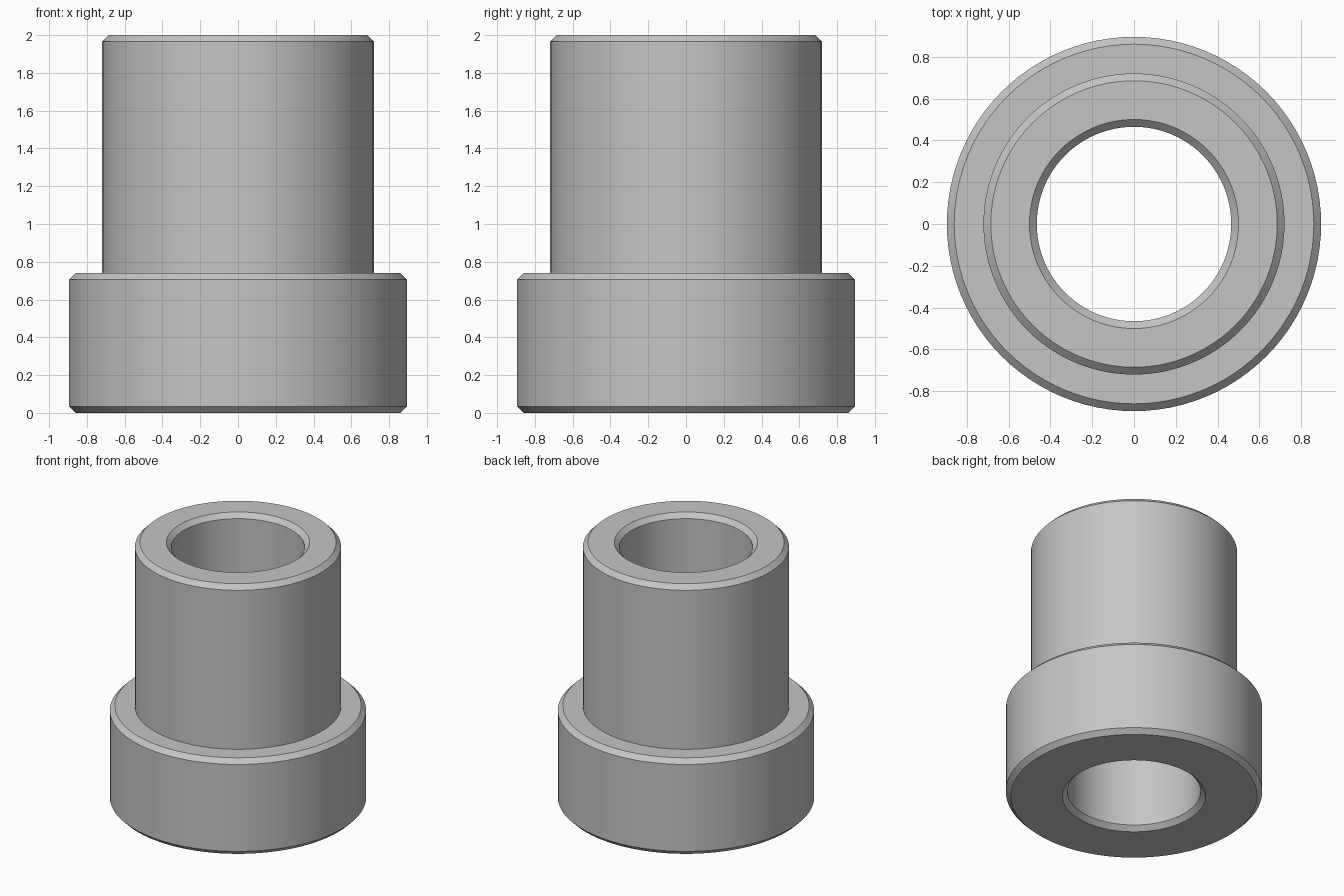
import bpy
import bmesh
import math

default = bpy.data.objects.get("Cube")
if default:
    bpy.data.objects.remove(default, do_unlink=True)

SEGMENTS = 96
CHAMFER = 0.035
FLANGE_R, SLEEVE_R, BORE_R = 0.895, 0.72, 0.465
FLANGE_H, TOTAL_H = 0.74, 2.0

# Plain grey metal
metal = bpy.data.materials.new("grey metal")
metal.use_nodes = True
grey = (0.56, 0.56, 0.56, 1.0)
metal.diffuse_color = grey
metal.node_tree.nodes["Principled BSDF"].inputs["Base Color"].default_value = grey


def lathe(name, profile, material):
    """Spin a closed (radius, height) outline around the z axis."""
    bm = bmesh.new()
    verts = [bm.verts.new((r, 0, z)) for r, z in profile]
    edges = [bm.edges.new((a, b)) for a, b in zip(verts, verts[1:] + verts[:1])]
    bmesh.ops.spin(bm, geom=verts + edges, cent=(0, 0, 0), axis=(0, 0, 1),
                   angle=math.tau, steps=SEGMENTS, use_merge=True)
    bmesh.ops.remove_doubles(bm, verts=bm.verts, dist=0.0001)
    bmesh.ops.recalc_face_normals(bm, faces=bm.faces)
    mesh = bpy.data.meshes.new(name)
    bm.to_mesh(mesh)
    bm.free()
    mesh.materials.append(material)
    obj = bpy.data.objects.new(name, mesh)
    bpy.context.collection.objects.link(obj)
    bpy.ops.object.select_all(action="DESELECT")
    obj.select_set(True)
    bpy.context.view_layer.objects.active = obj
    bpy.ops.object.shade_smooth_by_angle(angle=math.radians(30))
    return obj


# Flanged bushing: chamfered flange, sleeve and through bore
lathe("flanged_bushing", [
    (BORE_R + CHAMFER, 0),
    (FLANGE_R - CHAMFER, 0),
    (FLANGE_R, CHAMFER),
    (FLANGE_R, FLANGE_H - CHAMFER),
    (FLANGE_R - CHAMFER, FLANGE_H),
    (SLEEVE_R, FLANGE_H),
    (SLEEVE_R, TOTAL_H - CHAMFER),
    (SLEEVE_R - CHAMFER, TOTAL_H),
    (BORE_R + CHAMFER, TOTAL_H),
    (BORE_R, TOTAL_H - CHAMFER),
    (BORE_R, CHAMFER),
], metal)
